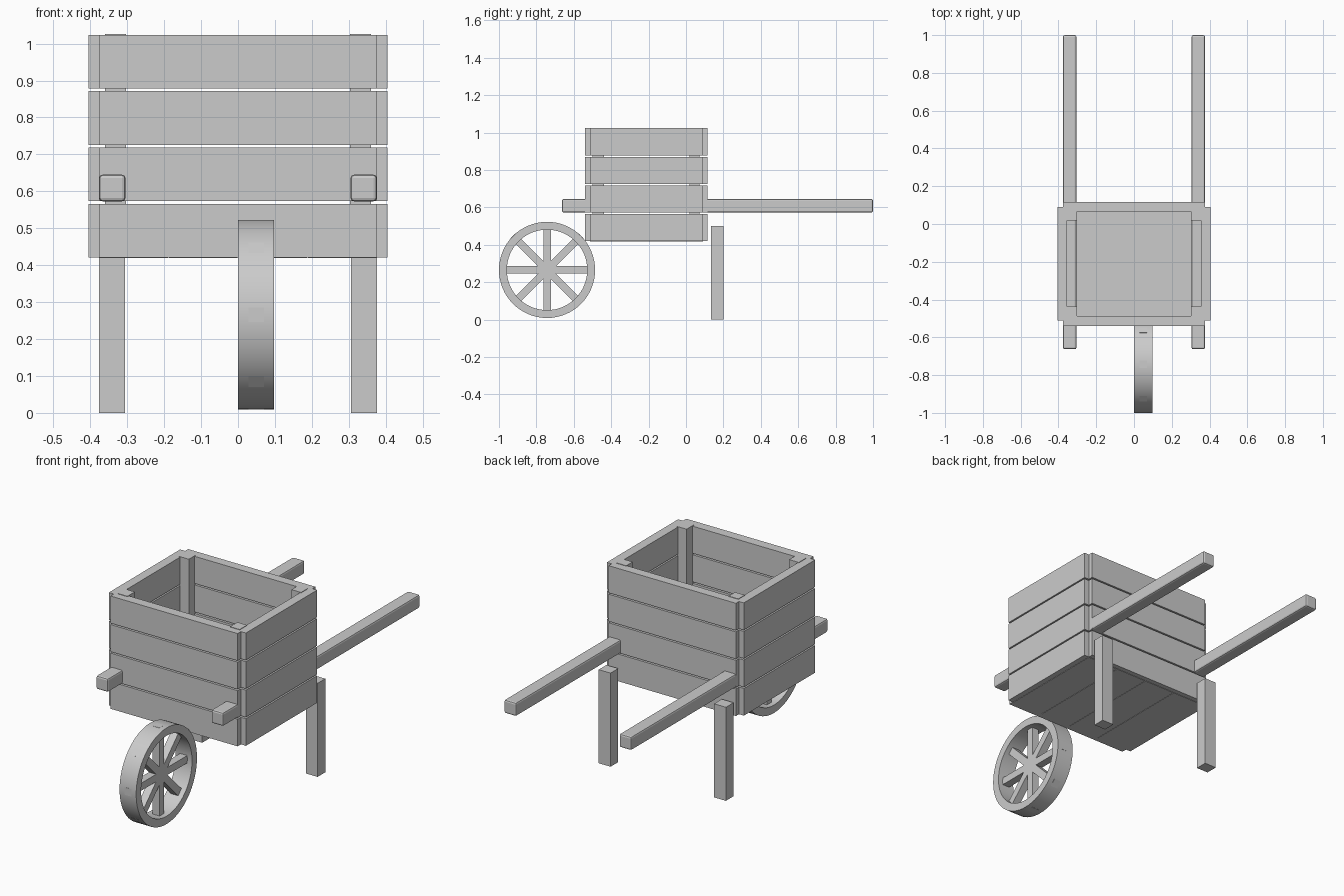
import bpy, bmesh
from math import pi
from mathutils import Matrix, Vector

cube = bpy.data.objects.get("Cube")
if cube:
    bpy.data.objects.remove(cube, do_unlink=True)

grey = bpy.data.materials.new("plain_grey")
grey.use_nodes = True
grey.diffuse_color = (0.6, 0.6, 0.6, 1)
grey.node_tree.nodes["Principled BSDF"].inputs["Base Color"].default_value = (0.6, 0.6, 0.6, 1)


def make_object(name, bm):
    bmesh.ops.recalc_face_normals(bm, faces=bm.faces)
    mesh = bpy.data.meshes.new(name)
    bm.to_mesh(mesh)
    bm.free()
    mesh.materials.append(grey)
    obj = bpy.data.objects.new(name, mesh)
    bpy.context.collection.objects.link(obj)
    return obj


def box(name, x, y, z, bevel=0):
    """Box from (min, max) ranges on each axis."""
    lo, hi = (Vector(c) for c in zip(x, y, z))
    bm = bmesh.new()
    bmesh.ops.create_cube(bm, size=1, matrix=Matrix.Translation((lo + hi) / 2)
                          @ Matrix.Diagonal((*(hi - lo), 1)))
    if bevel:
        bmesh.ops.bevel(bm, geom=bm.edges[:], offset=bevel, segments=2,
                        profile=0.5, affect='EDGES')
    return make_object(name, bm)


BOTTOM, PITCH, PLANK = 0.421, 0.1525, 0.145
SIDES = (("left", 1), ("right", -1))


def side_range(sign, a, b):
    return tuple(sorted((sign * a, sign * b)))


# Four courses of planks on each wall
for i in range(4):
    z = (BOTTOM + i * PITCH, BOTTOM + i * PITCH + PLANK)
    box(f"front_plank_{i + 1}", (-0.376, 0.376), (-0.54, -0.488), z)
    box(f"back_plank_{i + 1}", (-0.376, 0.376), (0.066, 0.116), z)
    for side, s in SIDES:
        box(f"{side}_plank_{i + 1}", side_range(s, 0.355, 0.405), (-0.512, 0.09), z)

# Floor boards
for i in range(4):
    x = -0.376 + i * 0.188
    box(f"floor_board_{i + 1}", (x + 0.001, x + 0.187), (-0.512, 0.09), (0.419, 0.465))

# Corner posts, handles and legs, mirrored
for side, s in SIDES:
    for end, y in (("front", (-0.5, -0.438)), ("back", (0.018, 0.072))):
        box(f"{end}_{side}_post", side_range(s, 0.303, 0.36), y, (0.425, 1.026))
    box(f"{side}_handle", side_range(s, 0.305, 0.376), (-0.663, 1.0), (0.573, 0.645), 0.009)
    box(f"{side}_leg", side_range(s, 0.306, 0.376), (0.135, 0.2), (0, 0.5))

# Wheel rim: a rectangular section spun round the axle
AXLE = Vector((0.049, -0.743, 0.266))
RADIUS, INNER, HALF_WIDTH = 0.257, 0.215, 0.049
bm = bmesh.new()
section = [bm.verts.new(AXLE + Vector((x, 0, r))) for x, r in
           ((-HALF_WIDTH, INNER), (HALF_WIDTH, INNER), (HALF_WIDTH, RADIUS), (-HALF_WIDTH, RADIUS))]
edges = [bm.edges.new((section[i], section[(i + 1) % 4])) for i in range(4)]
bmesh.ops.spin(bm, geom=section + edges, cent=AXLE, axis=(1, 0, 0),
               angle=2 * pi, steps=64, use_merge=True)
bmesh.ops.remove_doubles(bm, verts=bm.verts[:], dist=0.0001)
rim = make_object("wheel_rim", bm)
bpy.ops.object.select_all(action='DESELECT')
rim.select_set(True)
bpy.context.view_layer.objects.active = rim
bpy.ops.object.shade_smooth_by_angle(angle=pi / 6)

# Four bars crossing at the axle make eight spokes
bm = bmesh.new()
for i in range(4):
    bmesh.ops.create_cube(bm, size=1, matrix=Matrix.Translation(AXLE)
                          @ Matrix.Rotation(i * pi / 4, 4, 'X')
                          @ Matrix.Diagonal((0.042, 0.04, 2 * RADIUS, 1)))
make_object("wheel_spokes", bm)
